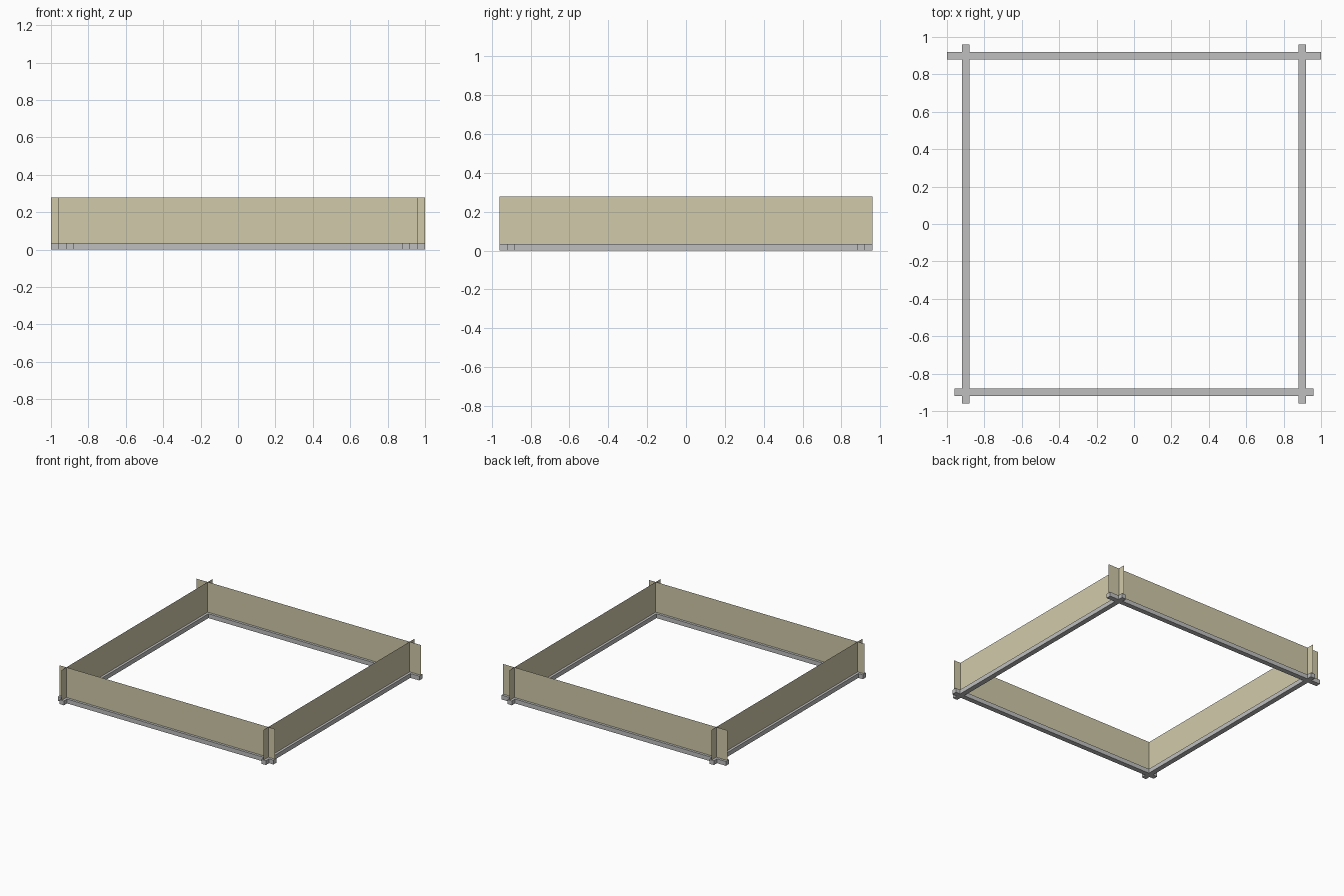
import bpy, bmesh

if "Cube" in bpy.data.objects:
    bpy.data.objects.remove(bpy.data.objects["Cube"])

RAIL_H, WALL_TOP = 0.035, 0.278
HALF_W = 0.02          # half the width of a rail
LINE = 0.90            # distance of rail centre lines from the middle
END, LONG_END = 0.96, 1.0


def material(name, rgb):
    m = bpy.data.materials.new(name)
    m.diffuse_color = (*rgb, 1)
    m.use_nodes = True
    m.node_tree.nodes["Principled BSDF"].inputs["Base Color"].default_value = m.diffuse_color
    return m


grey = material("grey_rail", (0.52, 0.52, 0.52))
tan = material("tan_board", (0.63, 0.59, 0.40))


def mesh_object(name, quads, mat):
    bm = bmesh.new()
    for q in quads:
        bm.faces.new([bm.verts.new(p) for p in q])
    bmesh.ops.remove_doubles(bm, verts=bm.verts, dist=1e-5)
    me = bpy.data.meshes.new(name)
    bm.to_mesh(me)
    bm.free()
    me.materials.append(mat)
    ob = bpy.data.objects.new(name, me)
    bpy.context.collection.objects.link(ob)
    return ob


# Base frame: crossing rails joined into one footprint, then thickened
inner, outer = LINE - HALF_W, LINE + HALF_W
xs = [-LONG_END, -END, -outer, -inner, inner, outer, END, LONG_END]
ys = [-END, -outer, -inner, inner, outer, END]


def is_rail(x, y):
    side = abs(abs(x) - LINE) < HALF_W
    back = abs(y - LINE) < HALF_W
    front = abs(y + LINE) < HALF_W and abs(x) < END
    return side or back or front


cells = []
for x0, x1 in zip(xs, xs[1:]):
    for y0, y1 in zip(ys, ys[1:]):
        if is_rail((x0 + x1) / 2, (y0 + y1) / 2):
            cells.append([(x0, y0, 0), (x1, y0, 0), (x1, y1, 0), (x0, y1, 0)])
frame = mesh_object("base_frame", cells, grey)
thick = frame.modifiers.new("thickness", "SOLIDIFY")
thick.thickness = RAIL_H
thick.offset = 1


# Boards: thin upright sheets standing on the rail centre lines
def board(name, a, b):
    mesh_object(name, [[(*a, RAIL_H), (*b, RAIL_H),
                        (*b, WALL_TOP), (*a, WALL_TOP)]], tan)


board("front_board", (-END, -LINE), (END, -LINE))
board("back_board", (LONG_END, LINE), (-LONG_END, LINE))
board("right_board", (LINE, -END), (LINE, END))
board("left_board", (-LINE, END), (-LINE, -END))
